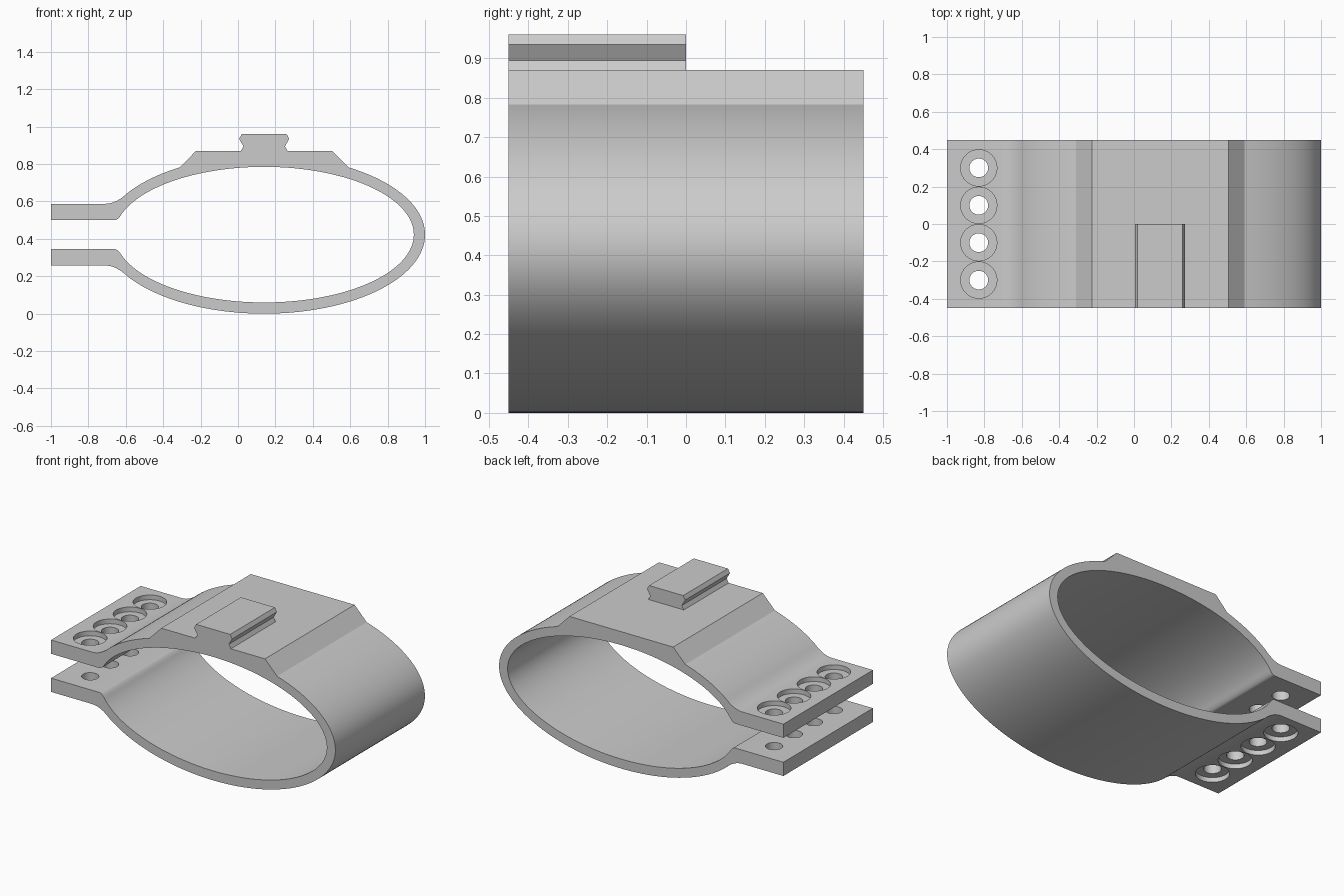
import bpy, bmesh
from math import cos, sin, acos, pi, radians

if "Cube" in bpy.data.objects:
    bpy.data.objects.remove(bpy.data.objects["Cube"], do_unlink=True)

CX, CZ = 0.14, 0.4225          # centre of the oval
HALF = 0.45                    # half width of the band
FLANGE_OUT, FLANGE_IN = 0.165, 0.0775   # flange faces, measured from CZ

grey = bpy.data.materials.new("light grey")
grey.use_nodes = True
grey.diffuse_color = (0.6, 0.6, 0.6, 1)
grey.node_tree.nodes["Principled BSDF"].inputs["Base Color"].default_value = (0.6, 0.6, 0.6, 1)


def finish(name, bm):
    bmesh.ops.recalc_face_normals(bm, faces=bm.faces)
    mesh = bpy.data.meshes.new(name)
    bm.to_mesh(mesh)
    bm.free()
    obj = bpy.data.objects.new(name, mesh)
    mesh.materials.append(grey)
    bpy.context.collection.objects.link(obj)
    return obj


def extrude_profile(name, points, y0, y1):
    bm = bmesh.new()
    face = bm.faces.new([bm.verts.new((x, y0, z)) for x, z in points])
    new = bmesh.ops.extrude_face_region(bm, geom=[face])["geom"]
    verts = [v for v in new if isinstance(v, bmesh.types.BMVert)]
    bmesh.ops.translate(bm, verts=verts, vec=(0, y1 - y0, 0))
    return finish(name, bm)


def half_loop(a, b, flange, x_start, x_end, steps=64):
    """Right end of the oval, over the top, then a fillet into the flange."""
    stop = acos((x_end - CX) / a)
    pts = [(CX + a * cos(stop * i / steps), b * sin(stop * i / steps)) for i in range(steps + 1)]
    x_mid = CX - a * (1 - (flange / b) ** 2) ** 0.5
    p0, p1, p2 = pts[-1], (x_mid, flange), (x_start, flange)
    for i in range(1, 9):
        t = i / 8
        pts.append(tuple((1 - t) ** 2 * p0[k] + 2 * t * (1 - t) * p1[k] + t * t * p2[k]
                         for k in (0, 1)))
    return pts + [(-1, flange)]


def mirror(points):
    return [(x, -z) for x, z in points]


def smooth(obj):
    bpy.ops.object.select_all(action="DESELECT")
    obj.select_set(True)
    bpy.context.view_layer.objects.active = obj
    bpy.ops.object.shade_smooth_by_angle(angle=radians(25))


# Band: open oval with two flanges and a flat pad on top
outer = half_loop(0.86, 0.4225, FLANGE_OUT, -0.71, -0.59)
inner = half_loop(0.80, 0.3625, FLANGE_IN, -0.66, -0.62)
pad = [(0.59, 0.36), (0.505, 0.4475), (-0.225, 0.4475), (-0.31, 0.36)]
top = [p for p in outer if p[0] > 0.6] + pad + [p for p in outer if p[0] < -0.32]
profile = top[::-1] + mirror(outer)[1:] + mirror(inner)[::-1] + inner[1:]
band = extrude_profile("clamp_band", [(x, z + CZ) for x, z in profile], -HALF, HALF)

# Bolt holes with counterbores on the outer flange faces
DEPTH = 0.03
bm = bmesh.new()
for y in (-0.3, -0.1, 0.1, 0.3):
    for side in (1, -1):
        # stepped bolt shape turned from rings
        rings = [(0.05, 0.03), (0.05, FLANGE_OUT - DEPTH),
                 (0.097, FLANGE_OUT - DEPTH), (0.097, FLANGE_OUT + 0.05)]
        loops = [[bm.verts.new((-0.83 + r * cos(2 * pi * i / 40), y + r * sin(2 * pi * i / 40),
                                CZ + side * h)) for i in range(40)] for r, h in rings]
        for low, high in zip(loops, loops[1:]):
            for i in range(40):
                j = (i + 1) % 40
                bm.faces.new((low[i], low[j], high[j], high[i]))
        bm.faces.new(loops[0])
        bm.faces.new(loops[-1])
cutter = finish("bolt_hole_cutter", bm)
cutter.hide_render = True

cut = band.modifiers.new("bolt holes", "BOOLEAN")
cut.operation = "DIFFERENCE"
cut.solver = "EXACT"
cut.object = cutter
bpy.context.view_layer.objects.active = band
bpy.ops.object.modifier_apply(modifier=cut.name)
bpy.data.objects.remove(cutter, do_unlink=True)
smooth(band)

# Grooved mounting rail on the front half of the pad
right = [(0.125, 0.87), (0.111, 0.895), (0.134, 0.935), (0.12, 0.96)]
rail = [(CX + x, z) for x, z in right] + [(CX - x, z) for x, z in reversed(right)]
extrude_profile("mounting_rail", rail, -HALF, 0)
